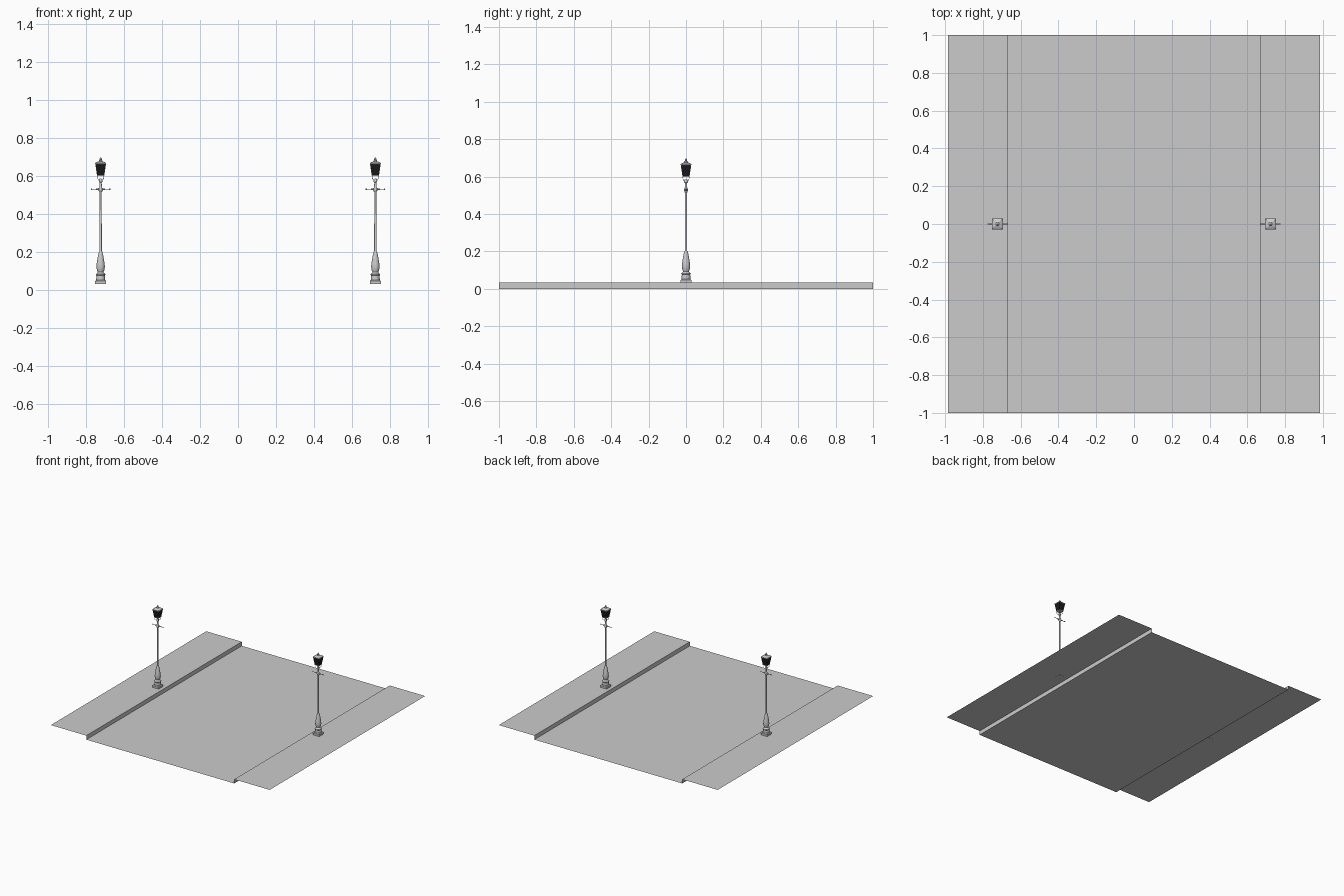
import bpy, bmesh, math
from mathutils import Vector

if "Cube" in bpy.data.objects:
    bpy.data.objects.remove(bpy.data.objects["Cube"])

R2 = math.sqrt(2)
KERB_Z = 0.033
black = bpy.data.materials.new("dark_glass")
black.diffuse_color = (0.01, 0.01, 0.01, 1)
black.use_nodes = True
black.node_tree.nodes["Principled BSDF"].inputs["Base Color"].default_value = black.diffuse_color


def finish(name, bm, smooth=False, mat=None):
    bmesh.ops.recalc_face_normals(bm, faces=bm.faces)
    me = bpy.data.meshes.new(name)
    bm.to_mesh(me)
    bm.free()
    ob = bpy.data.objects.new(name, me)
    bpy.context.collection.objects.link(ob)
    if mat:
        me.materials.append(mat)
    if smooth:
        bpy.ops.object.select_all(action='DESELECT')
        ob.select_set(True)
        bpy.context.view_layer.objects.active = ob
        bpy.ops.object.shade_smooth_by_angle(angle=math.radians(40))
    return ob


def lathe(name, profile, x, segs=16, mat=None):
    """Revolve (radius, z) points; segs=4 gives a square with half-width = radius."""
    bm = bmesh.new()
    k = R2 if segs == 4 else 1
    rings = []
    for r, z in profile:
        rings.append([bm.verts.new((x + k * r * math.cos(a), k * r * math.sin(a), z))
                      for a in (2 * math.pi * (i + 0.5) / segs for i in range(segs))])
    for lo, hi in zip(rings, rings[1:]):
        for i in range(segs):
            j = (i + 1) % segs
            bm.faces.new((lo[i], lo[j], hi[j], hi[i]))
    bm.faces.new(rings[0])
    bm.faces.new(rings[-1])
    return finish(name, bm, segs > 4, mat)


def tube(name, pts, radius):
    cu = bpy.data.curves.new(name, 'CURVE')
    cu.dimensions = '3D'
    cu.bevel_depth = radius
    cu.bevel_resolution = 1
    cu.use_fill_caps = True
    sp = cu.splines.new('POLY')
    sp.points.add(len(pts) - 1)
    for p, co in zip(sp.points, pts):
        p.co = (*co, 1)
    ob = bpy.data.objects.new(name, cu)
    bpy.context.collection.objects.link(ob)
    return ob


# road and raised pavements: one folded sheet
bm = bmesh.new()
section = [(-0.986, KERB_Z), (-0.666, KERB_Z), (-0.666, 0), (0.666, 0), (0.666, KERB_Z), (0.986, KERB_Z)]
front, back = ([bm.verts.new((x, y, z)) for x, z in section] for y in (-1, 1))
for i in range(5):
    bm.faces.new((front[i], front[i + 1], back[i + 1], back[i]))
finish("road_and_pavements", bm)

for side, x in (("left", -0.723), ("right", 0.723)):
    # square plinth
    lathe(side + "_plinth", [(0.029, 0.032), (0.029, 0.047), (0.024, 0.053)], x, 4)
    # round pedestal and vase-shaped foot
    lathe(side + "_pedestal", [(0.024, 0.05), (0.023, 0.076), (0.026, 0.079), (0.026, 0.083),
                               (0.02, 0.087), (0.016, 0.094), (0.02, 0.105), (0.0225, 0.12),
                               (0.0215, 0.138), (0.017, 0.165), (0.012, 0.19), (0.0085, 0.203)], x)
    # pole with collars
    lathe(side + "_pole", [(0.0085, 0.2), (0.0065, 0.205), (0.0055, 0.515), (0.009, 0.519), (0.01, 0.526),
                           (0.01, 0.534), (0.007, 0.541), (0.0055, 0.565), (0.01, 0.569),
                           (0.01, 0.58), (0.005, 0.586)], x, 12)
    # ladder bar, tapering outwards to small end knobs
    bar = lathe(side + "_ladder_bar", [(0.002, -0.052), (0.0035, -0.05), (0.0035, -0.046), (0.002, -0.043),
                                       (0.0025, -0.025), (0.006, -0.012), (0.006, 0.012), (0.0025, 0.025),
                                       (0.002, 0.043), (0.0035, 0.046), (0.0035, 0.05), (0.002, 0.052)], 0, 8)
    bar.rotation_euler.y = math.pi / 2
    bar.location = (x, 0, 0.53)
    # curved lantern brackets
    for i in range(4):
        a = math.pi / 4 + i * math.pi / 2
        tube(side + "_bracket", [(x + r * math.cos(a), r * math.sin(a), z) for r, z in
                                 [(0.004, 0.575), (0.016, 0.579), (0.022, 0.586), (0.024, 0.594), (0.025, 0.603)]],
             0.0012)
    # lantern: dark panes, bottom rim, corner posts
    lathe(side + "_lantern_glass", [(0.018, 0.602), (0.027, 0.663)], x, 4, black)
    lathe(side + "_lantern_base", [(0.0185, 0.599), (0.019, 0.604)], x, 4)
    for sx in (-1, 1):
        for sy in (-1, 1):
            tube(side + "_lantern_post", [(x + sx * 0.018, sy * 0.018, 0.602),
                                          (x + sx * 0.027, sy * 0.027, 0.664)], 0.0012)
    # lantern roof, vent and finial
    lathe(side + "_lantern_roof", [(0.027, 0.661), (0.029, 0.663), (0.029, 0.668), (0.022, 0.672),
                                   (0.011, 0.677)], x, 4)
    lathe(side + "_finial", [(0.01, 0.675), (0.01, 0.681), (0.006, 0.685), (0.007, 0.689),
                             (0.004, 0.694), (0.001, 0.697)], x, 12)
